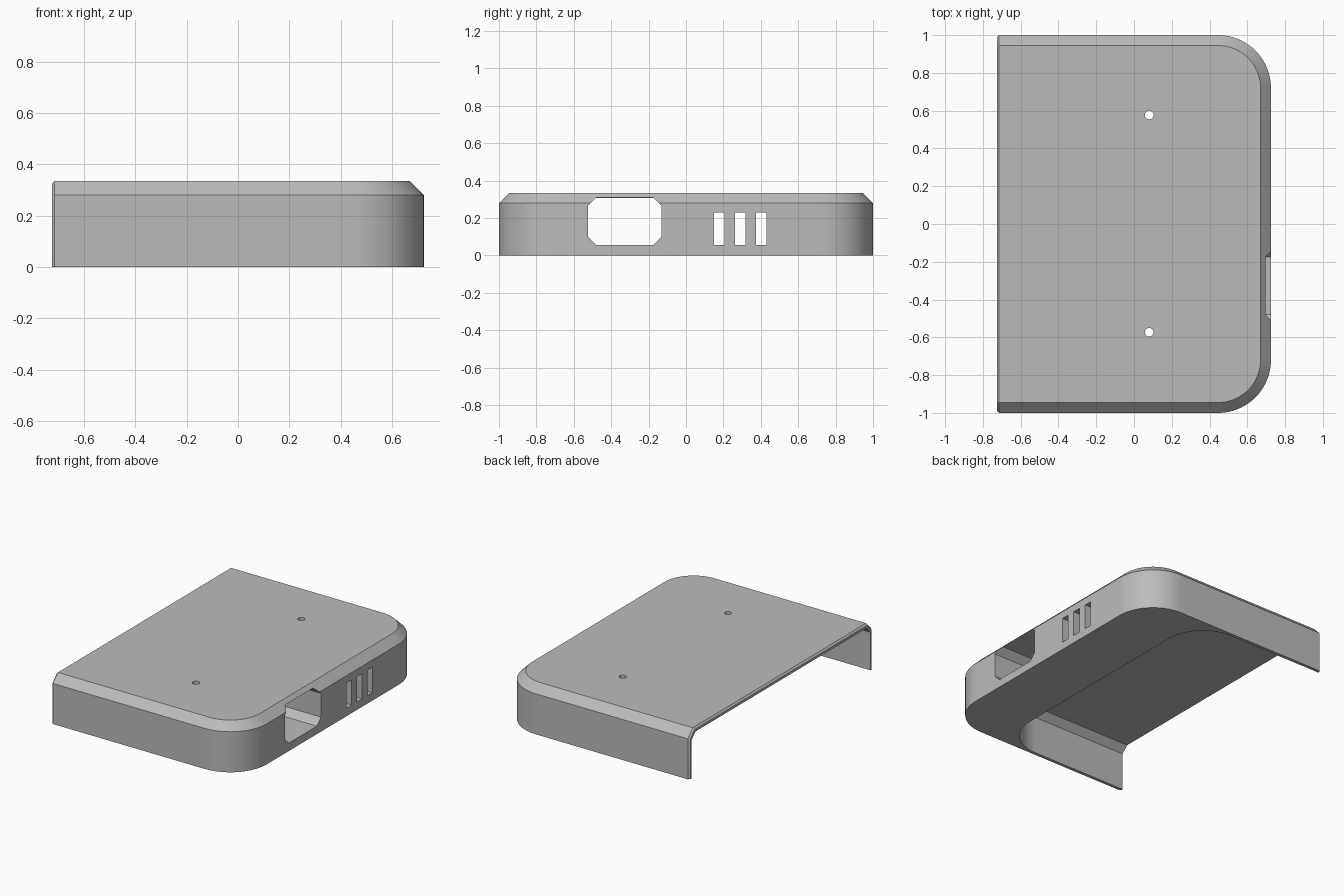
import bpy, bmesh, math
from mathutils import Vector

if "Cube" in bpy.data.objects:
    bpy.data.objects.remove(bpy.data.objects["Cube"], do_unlink=True)

grey = bpy.data.materials.new("plain grey")
grey.use_nodes = True
COLOUR = (0.5, 0.5, 0.5, 1)
grey.diffuse_color = COLOUR
grey.node_tree.nodes["Principled BSDF"].inputs["Base Color"].default_value = COLOUR


def make_object(name, bm):
    bmesh.ops.recalc_face_normals(bm, faces=bm.faces)
    mesh = bpy.data.meshes.new(name)
    bm.to_mesh(mesh)
    bm.free()
    mesh.materials.append(grey)
    obj = bpy.data.objects.new(name, mesh)
    bpy.context.collection.objects.link(obj)
    return obj


def outline(left, right, half, radius, z, inset=0, steps=20):
    """Rectangle whose two right-hand corners are rounded."""
    r = radius - inset
    cx, cy = right - radius, half - radius
    pts = [Vector((left, -half + inset, z))]
    for side, start in ((-1, -90), (1, 0)):
        for i in range(steps + 1):
            a = math.radians(start + 90 * i / steps)
            pts.append(Vector((cx + r * math.cos(a), side * cy + r * math.sin(a), z)))
    pts.append(Vector((left, half - inset, z)))
    return pts


def loft(loops):
    """Closed solid through a stack of matching loops."""
    bm = bmesh.new()
    rings = [[bm.verts.new(p) for p in loop] for loop in loops]
    n = len(rings[0])
    for low, high in zip(rings, rings[1:]):
        for i in range(n):
            j = (i + 1) % n
            bm.faces.new((low[i], low[j], high[j], high[i]))
    bm.faces.new(rings[0])
    bm.faces.new(rings[-1])
    return bm


def chamfered_block(left, right, half, radius, bottom, shoulder, top):
    args = (left, right, half, radius)
    return loft([outline(*args, bottom), outline(*args, shoulder),
                 outline(*args, top, top - shoulder)])


def side_port(name, y0, y1, z0, z1, cut=0):
    """Prism along x, with optional clipped corners."""
    if cut:
        yz = [(y0 + cut, z0), (y1 - cut, z0), (y1, z0 + cut), (y1, z1 - cut),
              (y1 - cut, z1), (y0 + cut, z1), (y0, z1 - cut), (y0, z0 + cut)]
    else:
        yz = [(y0, z0), (y1, z0), (y1, z1), (y0, z1)]
    return make_object(name, loft([[Vector((x, y, z)) for y, z in yz] for x in (0.1, 0.9)]))


# Outer body, with a fine bevel around its open left end
LEFT = -0.725
bm = chamfered_block(LEFT, 0.725, 1.0, 0.28, 0, 0.28, 0.335)
end_edges = [e for e in bm.edges
             if all(v.co.x < LEFT + 0.001 for v in e.verts)
             and max(v.co.z for v in e.verts) > 0.01]
bmesh.ops.bevel(bm, geom=end_edges, offset=0.011, segments=1, affect='EDGES')
cover = make_object("cover_shell", bm)

# Cavity open to the bottom and left, leaving a deep right block
cutters = [make_object("cavity_cutter",
                       chamfered_block(-0.9, 0.29, 0.978, 0.28, -0.1, 0.262, 0.307))]

# Large port and three vent slots through the right block
cutters.append(side_port("port_cutter", -0.525, -0.13, 0.055, 0.31, 0.045))
for y in (0.177, 0.29, 0.403):
    cutters.append(side_port("slot_cutter", y - 0.028, y + 0.028, 0.055, 0.23))

# Two screw holes in the top
for y in (-0.573, 0.577):
    ring = [(0.08 + 0.023 * math.cos(a), y + 0.023 * math.sin(a))
            for a in (math.tau * i / 24 for i in range(24))]
    cutters.append(make_object("screw_hole_cutter", loft(
        [[Vector((px, py, z)) for px, py in ring] for z in (0.2, 0.5)])))

for cutter in cutters:
    cutter.hide_render = True
    mod = cover.modifiers.new("cut", 'BOOLEAN')
    mod.operation, mod.solver, mod.object = 'DIFFERENCE', 'EXACT', cutter

# Bake the cuts and drop the helpers
depsgraph = bpy.context.evaluated_depsgraph_get()
baked = bpy.data.meshes.new_from_object(cover.evaluated_get(depsgraph))
cover.modifiers.clear()
cover.data = baked
baked.materials.clear()
baked.materials.append(grey)
for poly in baked.polygons:
    poly.material_index = 0
for cutter in cutters:
    bpy.data.objects.remove(cutter, do_unlink=True)

bpy.ops.object.select_all(action='DESELECT')
cover.select_set(True)
bpy.context.view_layer.objects.active = cover
bpy.ops.object.shade_smooth_by_angle(angle=math.radians(25))
